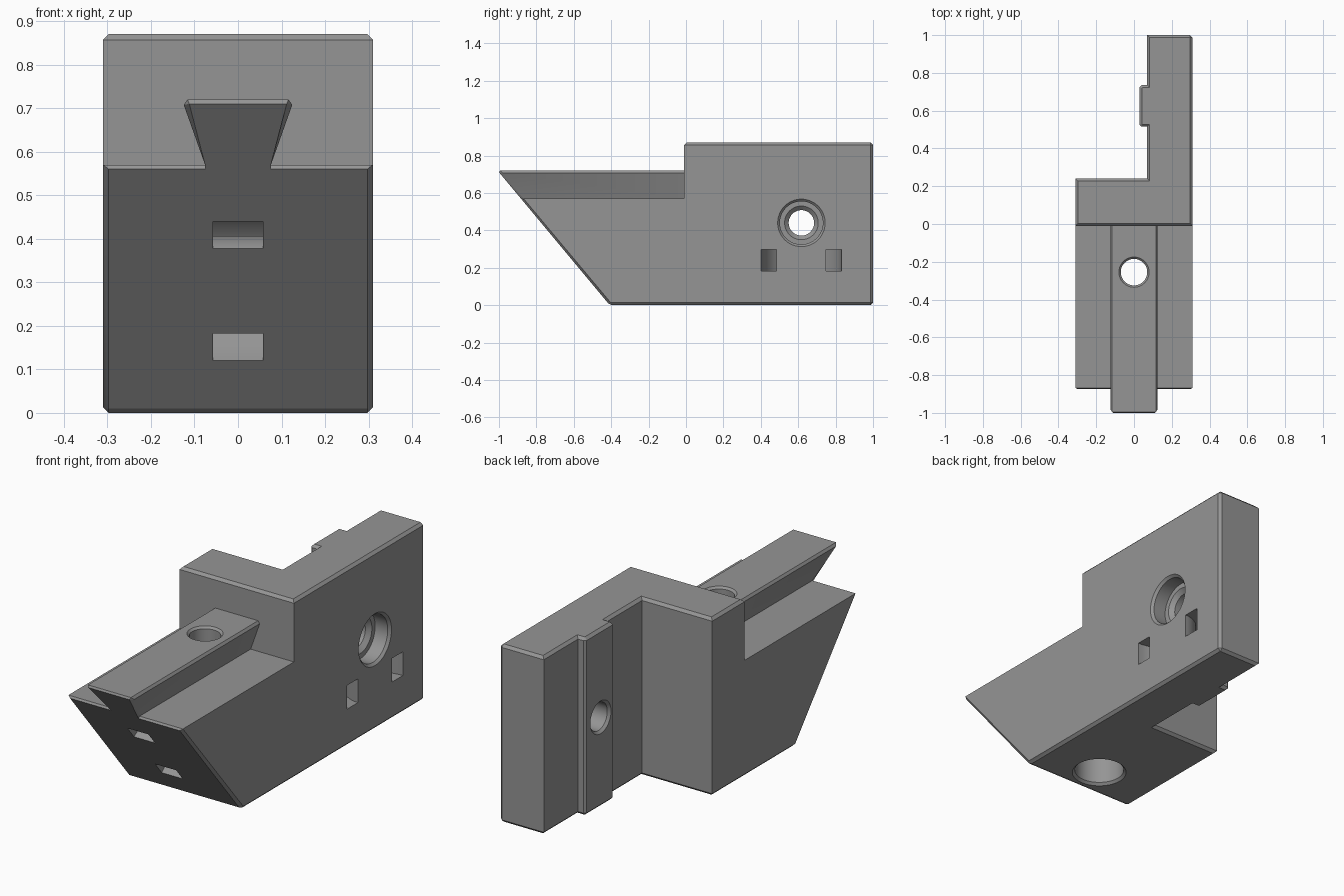
import bpy, bmesh, math
from mathutils import Matrix, Vector

if "Cube" in bpy.data.objects:
    bpy.data.objects.remove(bpy.data.objects["Cube"])

CH = 0.013        # chamfer width
FRONT = -0.01     # front face of the tall block
grey = bpy.data.materials.new("mid_grey")
grey.diffuse_color = (0.3, 0.3, 0.3, 1)
grey.use_nodes = True
grey.node_tree.nodes["Principled BSDF"].inputs["Base Color"].default_value = grey.diffuse_color


def slope(z):
    """y position of the sloped nose at height z"""
    return -0.408 - 0.833 * z


def finish(name, bm):
    bmesh.ops.recalc_face_normals(bm, faces=bm.faces)
    mesh = bpy.data.meshes.new(name)
    bm.to_mesh(mesh)
    bm.free()
    ob = bpy.data.objects.new(name, mesh)
    bpy.context.collection.objects.link(ob)
    mesh.materials.append(grey)
    return ob


def prism(name, ring_a, ring_b, chamfered):
    """Solid between two matching rings; edges passing the rule get a chamfer"""
    bm = bmesh.new()
    a = [bm.verts.new(p) for p in ring_a]
    b = [bm.verts.new(p) for p in ring_b]
    n = len(a)
    bm.faces.new(a)
    bm.faces.new(b[::-1])
    for i in range(n):
        j = (i + 1) % n
        bm.faces.new((a[i], b[i], b[j], a[j]))
    bmesh.ops.recalc_face_normals(bm, faces=bm.faces)
    edges = [e for e in bm.edges if chamfered(e.verts[0].co, e.verts[1].co)]
    bmesh.ops.bevel(bm, geom=edges, offset=CH, offset_type='OFFSET',
                    segments=1, profile=0.5, affect='EDGES', clamp_overlap=False)
    return finish(name, bm)


def lathe(name, profile, matrix, closed=False, seg=64):
    """Turned cutter from (radius, height) points; closed makes a ring"""
    bm = bmesh.new()
    rings = []
    for r, h in profile:
        rings.append([bm.verts.new((r * math.cos(2 * math.pi * k / seg),
                                    r * math.sin(2 * math.pi * k / seg), h))
                      for k in range(seg)])
    pairs = list(zip(rings, rings[1:]))
    if closed:
        pairs.append((rings[-1], rings[0]))
    else:
        bm.faces.new(rings[0][::-1])
        bm.faces.new(rings[-1])
    for lo, hi in pairs:
        for k in range(seg):
            m = (k + 1) % seg
            bm.faces.new((lo[k], lo[m], hi[m], hi[k]))
    bm.transform(matrix)
    return finish(name, bm)


def combine(target, other, op):
    bpy.context.view_layer.objects.active = target
    mod = target.modifiers.new(op.lower(), 'BOOLEAN')
    mod.operation, mod.solver, mod.object = op, 'EXACT', other
    bpy.ops.object.modifier_apply(modifier=mod.name)
    bpy.data.objects.remove(other)


def near(a, b):
    return abs(a - b) < 1e-4


# Tall block with rear arm and guide rib: plan outline raised to full height
plan = [(-0.31, FRONT), (0.31, FRONT), (0.31, 1.0), (0.07, 1.0),
        (0.07, 0.735), (0.04, 0.735), (0.03, 0.725), (0.03, 0.525),
        (0.04, 0.515), (0.07, 0.515), (0.07, 0.24), (-0.31, 0.24)]


def block_rule(p, q):
    if near(p.z, q.z):
        return p.z > 0.5 or not (near(p.y, FRONT) and near(q.y, FRONT))
    return near(p.x, 0.31) and near(p.y, 1.0)


body = prism("bracket_body", [(x, y, 0) for x, y in plan],
             [(x, y, 0.87) for x, y in plan], block_rule)

# Sloped nose block
side = [(slope(0), 0), (0.1, 0), (0.1, 0.57), (slope(0.57), 0.57)]


def nose_rule(p, q):
    front = all(near(v.y, slope(v.z)) for v in (p, q))
    bottom_side = near(p.z, 0) and near(q.z, 0) and near(p.x, q.x)
    return front or bottom_side


nose = prism("nose_block", [(-0.31, y, z) for y, z in side],
             [(0.31, y, z) for y, z in side], nose_rule)
combine(body, nose, 'UNION')

# Dovetail rail, its neck sunk into the nose
section = [(-0.075, 0.5), (0.075, 0.5), (0.075, 0.568), (0.129, 0.72),
           (-0.129, 0.72), (-0.075, 0.568)]


def rail_rule(p, q):
    top = near(p.z, 0.72) and near(q.z, 0.72)
    front = all(near(v.y, slope(v.z)) for v in (p, q))
    if top:
        return front or near(p.x, q.x)
    return front and min(p.z, q.z) > 0.55


rail = prism("dovetail_rail", [(x, slope(z), z) for x, z in section],
             [(x, 0.1, z) for x, z in section], rail_rule)
combine(body, rail, 'UNION')

# Bolt holes with counterbores, and curved strap tunnels
to_x = Matrix.Rotation(math.pi / 2, 4, 'Y')
move = Matrix.Translation
cutters = [
    lathe("vertical_bolt_hole",
          [(0.127, -0.04), (0.127, 0), (0.115, 0.012), (0.115, 0.36), (0.07, 0.36),
           (0.07, 0.71), (0.08, 0.72), (0.08, 0.76)], move((0, -0.255, 0))),
    lathe("side_bolt_hole",
          [(0.08, 0.0), (0.08, 0.03), (0.068, 0.042), (0.068, 0.21), (0.09, 0.23),
           (0.115, 0.23), (0.115, 0.298), (0.127, 0.31), (0.127, 0.35)],
          move((0, 0.617, 0.44)) @ to_x),
    lathe("side_strap_tunnel",
          [(0.132, -0.058), (0.215, -0.058), (0.215, 0.058), (0.132, 0.058)],
          move((0.31, 0.617, 0.24)), True),
    lathe("nose_strap_tunnel",
          [(0.127, -0.057), (0.208, -0.057), (0.208, 0.057), (0.127, 0.057)],
          move((0, slope(0.28), 0.28)) @ to_x, True),
]
for c in cutters:
    combine(body, c, 'DIFFERENCE')

# Crisp edges, smooth bores
bpy.ops.object.select_all(action='DESELECT')
body.select_set(True)
bpy.context.view_layer.objects.active = body
bpy.ops.object.shade_smooth_by_angle(angle=math.radians(25))
